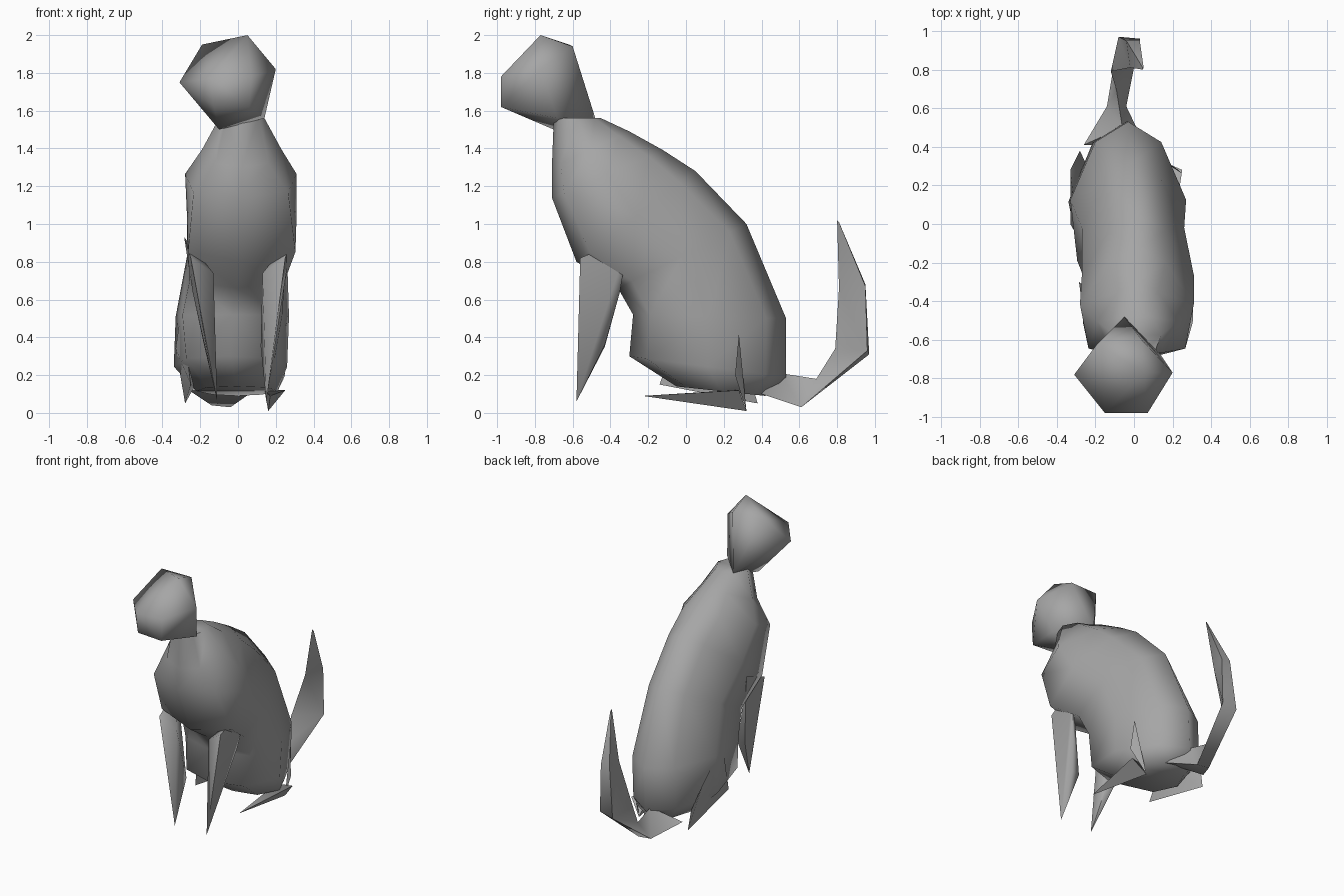
import bpy, bmesh
from mathutils import Vector

if "Cube" in bpy.data.objects:
    bpy.data.objects.remove(bpy.data.objects["Cube"])

# dark grey coat
coat = bpy.data.materials.new("coat")
coat.diffuse_color = (.38, .38, .38, 1)
coat.use_nodes = True
coat.node_tree.nodes["Principled BSDF"].inputs["Base Color"].default_value = coat.diffuse_color


def finish(bm, name, angle=1.3):
    bmesh.ops.recalc_face_normals(bm, faces=bm.faces)
    mesh = bpy.data.meshes.new(name)
    bm.to_mesh(mesh)
    bm.free()
    mesh.materials.append(coat)
    ob = bpy.data.objects.new(name, mesh)
    bpy.context.collection.objects.link(ob)
    bpy.ops.object.select_all(action='DESELECT')
    ob.select_set(True)
    bpy.context.view_layer.objects.active = ob
    bpy.ops.object.shade_smooth_by_angle(angle=angle)
    return ob


def hull(name, pts):
    bm = bmesh.new()
    for p in pts:
        bm.verts.new(p)
    bmesh.ops.convex_hull(bm, input=bm.verts)
    loose = [v for v in bm.verts if not v.link_faces]
    bmesh.ops.delete(bm, geom=loose, context='VERTS')
    return finish(bm, name)


def loft(name, rings):
    bm = bmesh.new()
    rows = [[bm.verts.new(p) for p in r] for r in rings]
    for a, b in zip(rows, rows[1:]):
        n = len(a)
        for i in range(n):
            j = (i + 1) % n
            bm.faces.new((a[i], a[j], b[j], b[i]))
    bm.faces.new(rows[0])
    bm.faces.new(rows[-1])
    bmesh.ops.triangulate(bm, faces=bm.faces)
    return finish(bm, name)


# eight-sided section between a chest point and a back point;
# qf and qb say how wide the chest-side and back-side corners are
def section(front, back, x0, x1, qf, qb):
    f, b = Vector(front), Vector(back)
    mid, half = (f + b) / 2, (b - f) / 2
    cx, w = (x0 + x1) / 2, (x1 - x0) / 2
    right = [(0, -1), (qf, -.78), (1, 0), (qb, .74), (0, 1)]
    unit = right + [(-u, v) for u, v in right[3:0:-1]]
    return [(cx + u * w, *(mid + half * v)) for u, v in unit]


# body: neck, shoulders, chest, waist, haunches, seat
loft("body", [section(*s) for s in [
    ((-.70, 1.56), (-.45, 1.56), -.10, .14, .7, .6),
    ((-.71, 1.30), (-.30, 1.49), -.19, .23, .65, .5),
    ((-.71, 1.14), (-.12, 1.39), -.28, .31, .85, .5),
    ((-.58, .80), (.05, 1.28), -.27, .31, .98, .5),
    ((-.36, .66), (.32, 1.00), -.27, .26, .95, .55),
    ((-.28, .52), (.53, .50), -.33, .27, .88, .57),
    ((-.30, .30), (.53, .19), -.34, .26, .78, .58),
    ((-.05, .14), (.42, .09), -.22, .21, .75, .6)]])

# head
hull("head", [(.05, -.77, 2.0), (-.19, -.62, 1.95), (.04, -.60, 1.94),
              (-.31, -.78, 1.75), (.20, -.77, 1.82),
              (-.15, -.98, 1.77), (.07, -.98, 1.78), (-.13, -.98, 1.63), (.06, -.98, 1.62),
              (-.10, -.70, 1.50), (.14, -.68, 1.56), (-.05, -.48, 1.56)])

# front legs: shoulder, elbow, wrist, pointed paw
for side, s, tip in (("left", -1, -.11), ("right", 1, .15)):
    hull("front_leg_" + side, [
        (s * .25, -.56, .82), (s * .285, -.30, .93), (s * .13, -.53, .74),
        (s * .24, -.35, .64), (s * .12, -.43, .35), (s * .18, -.43, .36),
        (s * .15, -.56, .24), (tip, -.58, .06)])

# hind feet: flat blades, the right one with a heel spur up into the haunch
hull("hind_foot_right", [(.17, -.23, .09), (.16, .32, .01), (.25, .28, .12), (.14, .25, .12)])
hull("heel_right", [(.23, .28, .42), (.16, .32, .01), (.25, .26, .20), (.20, .30, .12)])
hull("hind_foot_left", [(-.25, -.14, .15), (-.28, .38, .05), (-.23, .27, .14),
                        (-.33, .0, .34), (-.33, .28, .36), (-.30, .0, .55)])

# tail: wide root under the rump, bend, upright blade, tip
loft("tail", [
    [(-.26, .41, .12), (.06, .40, .10), (-.06, .50, .21)],
    [(-.14, .61, .04), (-.04, .61, .03), (-.09, .69, .18)],
    [(-.08, .97, .31), (.03, .96, .33), (-.12, .79, .34)],
    [(-.04, .95, .68), (.03, .95, .67), (-.02, .81, .66)],
    [(.045, .81, 1.01), (.05, .81, 1.01), (.045, .80, 1.02)]])
